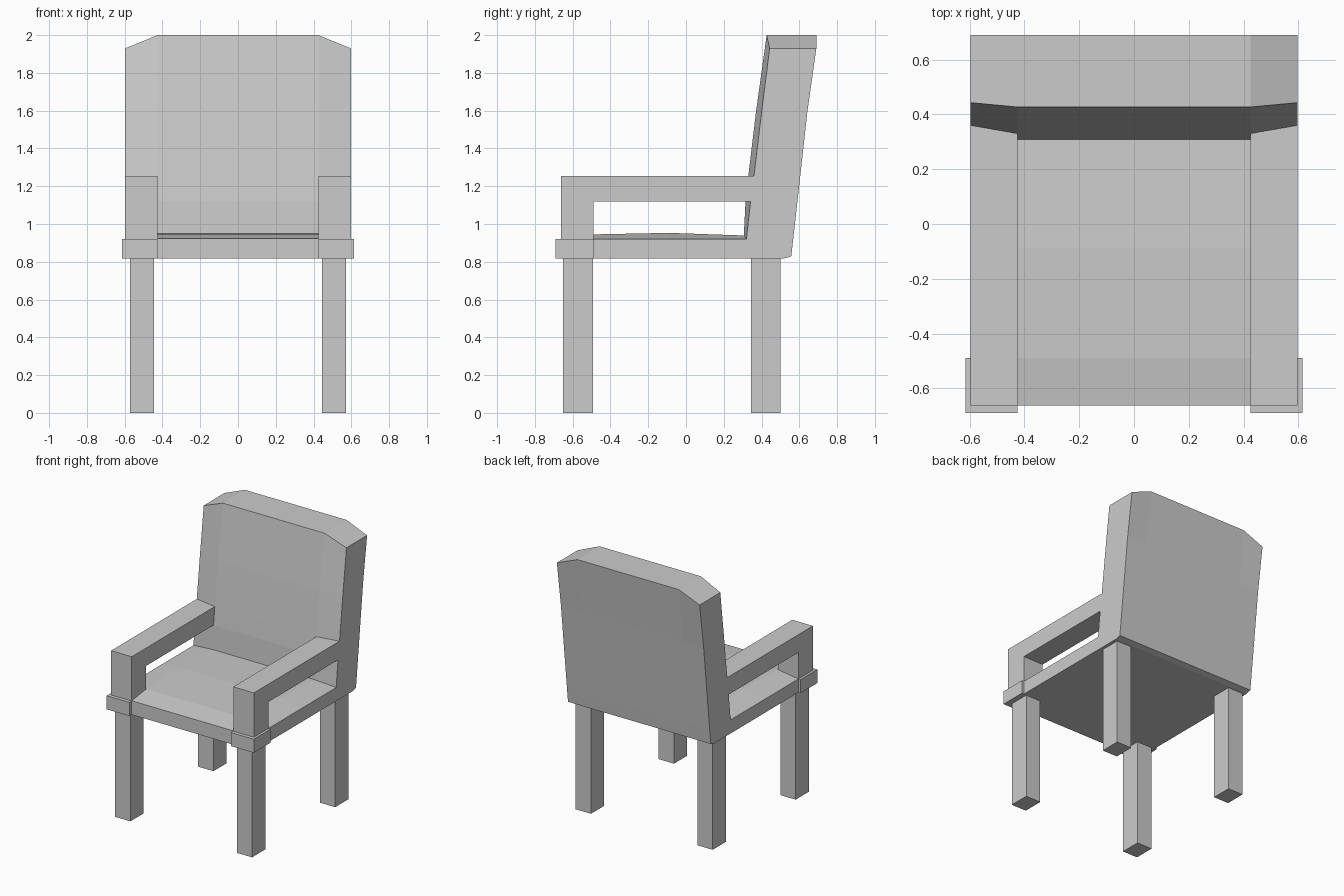
import bpy, bmesh

if "Cube" in bpy.data.objects:
    bpy.data.objects.remove(bpy.data.objects["Cube"])


def loft(name, sections):
    """Skin equal-length closed loops and cap both ends."""
    bm = bmesh.new()
    rings = [[bm.verts.new(p) for p in s] for s in sections]
    n = len(rings[0])
    for a, b in zip(rings, rings[1:]):
        for i in range(n):
            j = (i + 1) % n
            bm.faces.new((a[i], a[j], b[j], b[i]))
    # caps are split into strips so that bent end loops stay clean
    for ring in (rings[0], rings[-1]):
        for i in range(n // 2 - 1):
            bm.faces.new((ring[i], ring[i + 1], ring[n - 2 - i], ring[n - 1 - i]))
    bmesh.ops.recalc_face_normals(bm, faces=bm.faces)
    mesh = bpy.data.meshes.new(name)
    bm.to_mesh(mesh)
    bm.free()
    ob = bpy.data.objects.new(name, mesh)
    bpy.context.collection.objects.link(ob)
    return ob


def mirror(ob):
    mod = ob.modifiers.new("Mirror", 'MIRROR')
    mod.use_mirror_merge = False
    return ob


def box(name, x, y, z):
    """Axis-aligned box from (min, max) ranges."""
    return loft(name, [[(x[0], y[0], h), (x[1], y[0], h),
                        (x[1], y[1], h), (x[0], y[1], h)] for h in z])


W, IN = 0.597, 0.425      # outer half width, inner edge of the arms
BOTTOM, RAIL = 0.817, 0.92

# Seat: flat rails with a gently raised centre
seat_rows = [(-0.663, 0.922), (-0.49, 0.945), (-0.09, 0.953), (0.31, 0.939), (0.42, 0.935)]
loft("seat", [[(-W, y, BOTTOM), (-IN, y, BOTTOM), (IN, y, BOTTOM), (W, y, BOTTOM),
               (W, y, RAIL), (IN, y, z), (-IN, y, z), (-W, y, RAIL)]
              for y, z in seat_rows])

# Backrest: z, outer z, front y at centre, front y at sides, rear y
back_rows = [
    (BOTTOM, BOTTOM, 0.305, 0.315, 0.515),
    (0.828, 0.828, 0.305, 0.315, 0.557),
    (0.94, 0.94, 0.306, 0.322, 0.570),
    (1.12, 1.12, 0.315, 0.342, 0.590),
    (1.255, 1.255, 0.33, 0.36, 0.605),
    (1.59, 1.59, 0.37, 0.40, 0.642),
    (2.0, 1.93, 0.427, 0.443, 0.69),
]
loft("backrest", [[(-W, fs, zo), (-IN, fc, z), (IN, fc, z), (W, fs, zo),
                   (W, r, zo), (IN, r, z), (-IN, r, z), (-W, r, zo)]
                  for z, zo, fc, fs, r in back_rows])

# Arms: horizontal rests and front posts as one bent profile
arm_profile = [(-0.663, 0.915), (-0.663, 1.255), (0.42, 1.255),
               (0.40, 1.12), (-0.49, 1.12), (-0.49, 0.915)]
arm = loft("arm", [[(x, y, z) for y, z in (arm_profile[1], arm_profile[2],
                                           arm_profile[3], (-0.663, 1.12))]
                   for x in (IN, W)])
mirror(arm)
mirror(box("arm_post", (IN, W), (-0.663, -0.49), (0.915, 1.12)))

# Front corner blocks
mirror(box("corner_block", (IN, 0.615), (-0.69, -0.49), (BOTTOM, RAIL)))

# Legs
mirror(box("front_leg", (0.445, 0.573), (-0.65, -0.492), (0, BOTTOM)))
mirror(box("rear_leg", (0.445, 0.573), (0.343, 0.5), (0, BOTTOM)))
